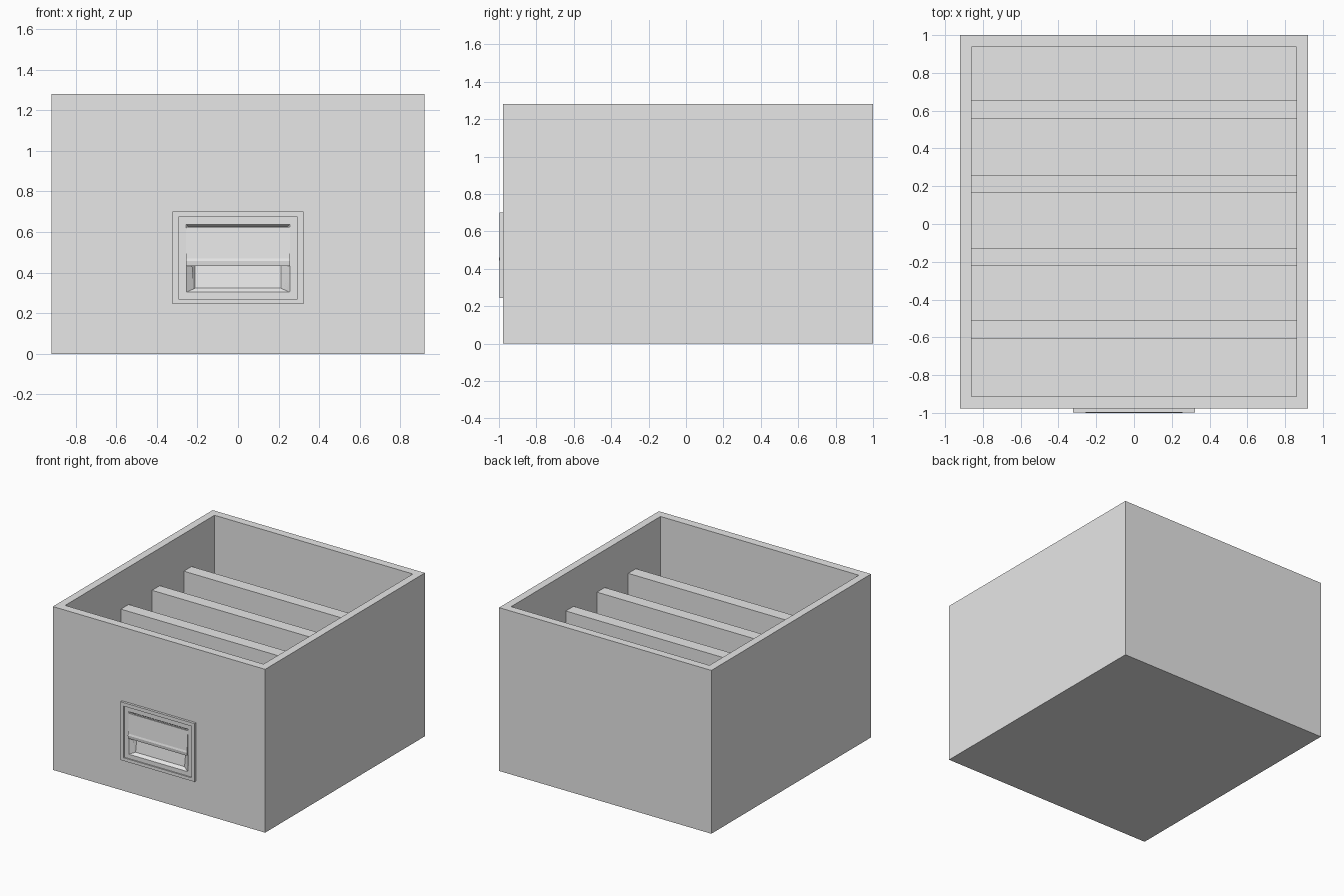
import bpy
import bmesh

default_cube = bpy.data.objects.get("Cube")
if default_cube:
    bpy.data.objects.remove(default_cube, do_unlink=True)

grey = bpy.data.materials.new("light_grey")
grey.use_nodes = True
grey.diffuse_color = (0.8, 0.8, 0.8, 1)
grey.node_tree.nodes["Principled BSDF"].inputs["Base Color"].default_value = (0.8, 0.8, 0.8, 1)


def finish(name, bm):
    bmesh.ops.recalc_face_normals(bm, faces=bm.faces)
    mesh = bpy.data.meshes.new(name)
    bm.to_mesh(mesh)
    bm.free()
    mesh.materials.append(grey)
    obj = bpy.data.objects.new(name, mesh)
    bpy.context.collection.objects.link(obj)
    return obj


def loft(name, first, second):
    """Solid between two matching loops of points."""
    bm = bmesh.new()
    a = [bm.verts.new(p) for p in first]
    b = [bm.verts.new(p) for p in second]
    bm.faces.new(a)
    bm.faces.new(b)
    n = len(a)
    for i in range(n):
        j = (i + 1) % n
        bm.faces.new((a[i], a[j], b[j], b[i]))
    return finish(name, bm)


def rect(half, y, z0, z1):
    return [(-half, y, z0), (half, y, z0), (half, y, z1), (-half, y, z1)]


def box(name, half, y0, y1, z0, z1):
    return loft(name, rect(half, y0, z0, z1), rect(half, y1, z0, z1))


def cut(target, cutter):
    mod = target.modifiers.new("cut_" + cutter.name, 'BOOLEAN')
    mod.operation = 'DIFFERENCE'
    mod.solver = 'EXACT'
    mod.object = cutter
    cutter.hide_render = True
    cutter.hide_viewport = True
    cutter.display_type = 'WIRE'


# Open drawer body
body = box("drawer_body", 0.92, -0.978, 1.0, 0, 1.28)
cut(body, box("inside_cutter", 0.86, -0.912, 0.937, 0.06, 1.4))

# Cross dividers
for i, y in enumerate((-0.56, -0.174, 0.212, 0.605)):
    box(f"divider_{i + 1}", 0.862, y - 0.048, y + 0.048, 0.05, 0.987)

# Pull frame with a raised rim
frame = box("pull_frame", 0.322, -0.997, -0.97, 0.245, 0.702)
cut(frame, box("rim_cutter", 0.293, -1.05, -0.987, 0.27, 0.674))

# Tapered finger recess whose back leans away towards the top
front = rect(0.258, -0.989, 0.302, 0.638)
back = [(-0.212, -0.965, 0.323), (0.212, -0.965, 0.323),
        (0.212, -0.925, 0.6), (-0.212, -0.925, 0.6)]
recess = loft("recess_cutter", front, back)
for part in (body, frame):
    cut(part, recess)

# Hooded grip plate, leaning out at its lower lip
profile = [(-0.986, 0.624), (-0.996, 0.47), (-1.0, 0.456), (-0.997, 0.432),
           (-0.988, 0.432), (-0.972, 0.624)]
loft("pull_grip", [(-0.256, y, z) for y, z in profile],
     [(0.256, y, z) for y, z in profile])
